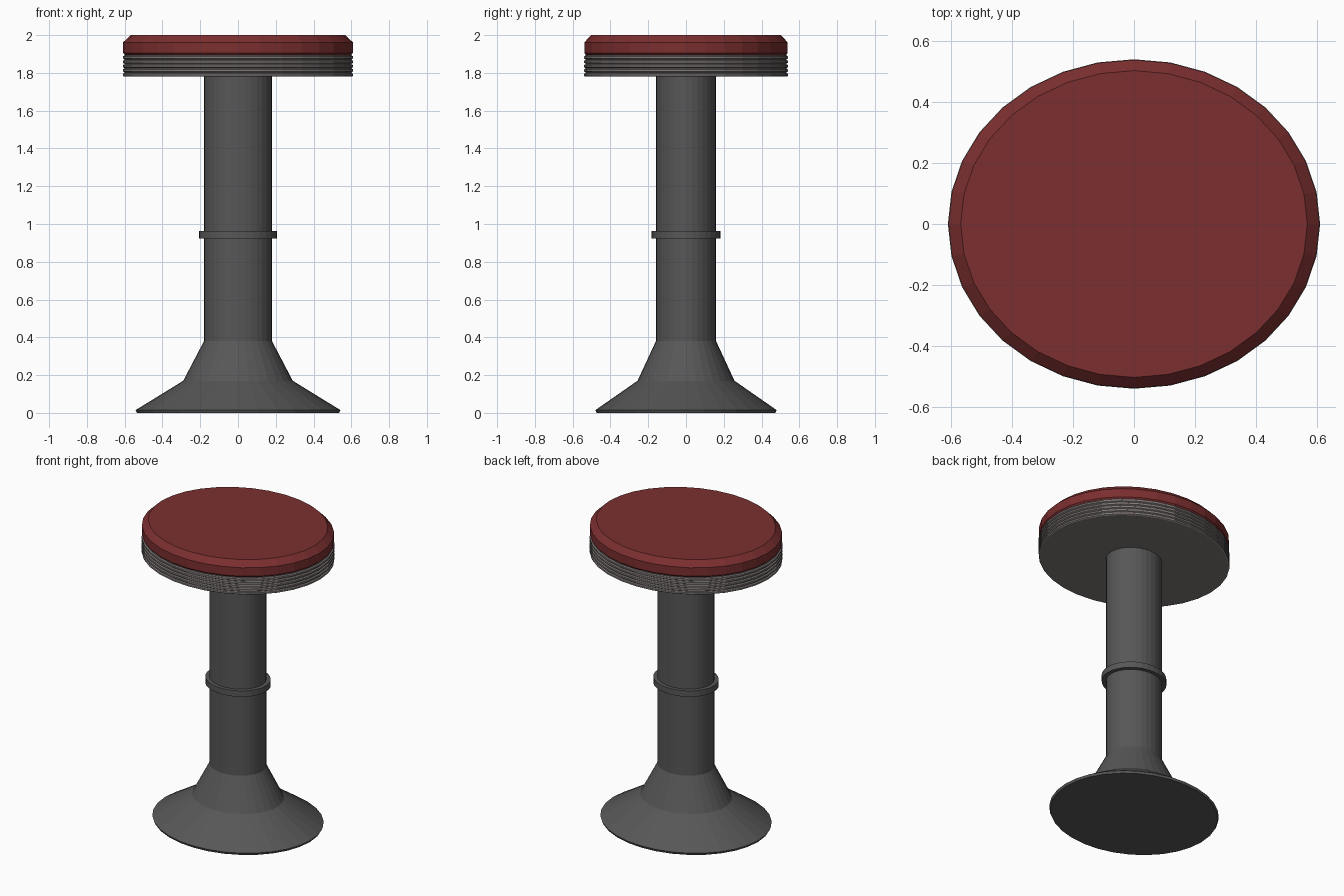
import bpy
import bmesh
from math import cos, sin, pi

SIDES = 32
DEPTH = 0.885  # front-to-back squash of every round part

cube = bpy.data.objects.get("Cube")
if cube:
    bpy.data.objects.remove(cube, do_unlink=True)


def material(name, rgb):
    mat = bpy.data.materials.new(name)
    mat.use_nodes = True
    color = (*rgb, 1.0)
    mat.diffuse_color = color
    mat.node_tree.nodes["Principled BSDF"].inputs["Base Color"].default_value = color
    return mat


def lathe(name, profile, mat):
    """Closed solid turned from (radius, height) points, bottom to top."""
    bm = bmesh.new()
    rings = []
    for r, z in profile:
        angles = [2 * pi * i / SIDES for i in range(SIDES)]
        rings.append([bm.verts.new((r * cos(a), r * DEPTH * sin(a), z)) for a in angles])
    for low, high in zip(rings, rings[1:]):
        for i in range(SIDES):
            j = (i + 1) % SIDES
            bm.faces.new((low[i], low[j], high[j], high[i]))
    bm.faces.new(rings[0][::-1])
    bm.faces.new(rings[-1])
    mesh = bpy.data.meshes.new(name)
    bm.to_mesh(mesh)
    bm.free()
    mesh.materials.append(mat)
    obj = bpy.data.objects.new(name, mesh)
    bpy.context.collection.objects.link(obj)
    return obj


red = material("red vinyl", (0.2, 0.028, 0.029))
dark = material("dark grey metal", (0.095, 0.095, 0.095))
trim = material("warm grey trim", (0.22, 0.195, 0.19))

# Flared base running up into the column
lathe("pedestal", [(0.535, 0), (0.542, 0.015), (0.29, 0.17), (0.18, 0.38), (0.18, 1.79)], dark)

# Collar around the middle of the column
lathe("collar", [(0.207, 0.922), (0.207, 0.962)], dark)

# Ribbed band under the cushion
ribs, bottom, top = 5, 1.78, 1.895
step = (top - bottom) / ribs
band = []
for k in range(ribs):
    z = bottom + k * step
    band += [(0.602, z), (0.61, z + 0.2 * step), (0.61, z + 0.65 * step), (0.602, z + 0.85 * step)]
band.append((0.602, top))
lathe("seat_band", band, trim)

# Cushion with a bevelled rim
lathe("seat_cushion", [(0.597, 1.893), (0.608, 1.905), (0.608, 1.962), (0.568, 2.0)], red)
